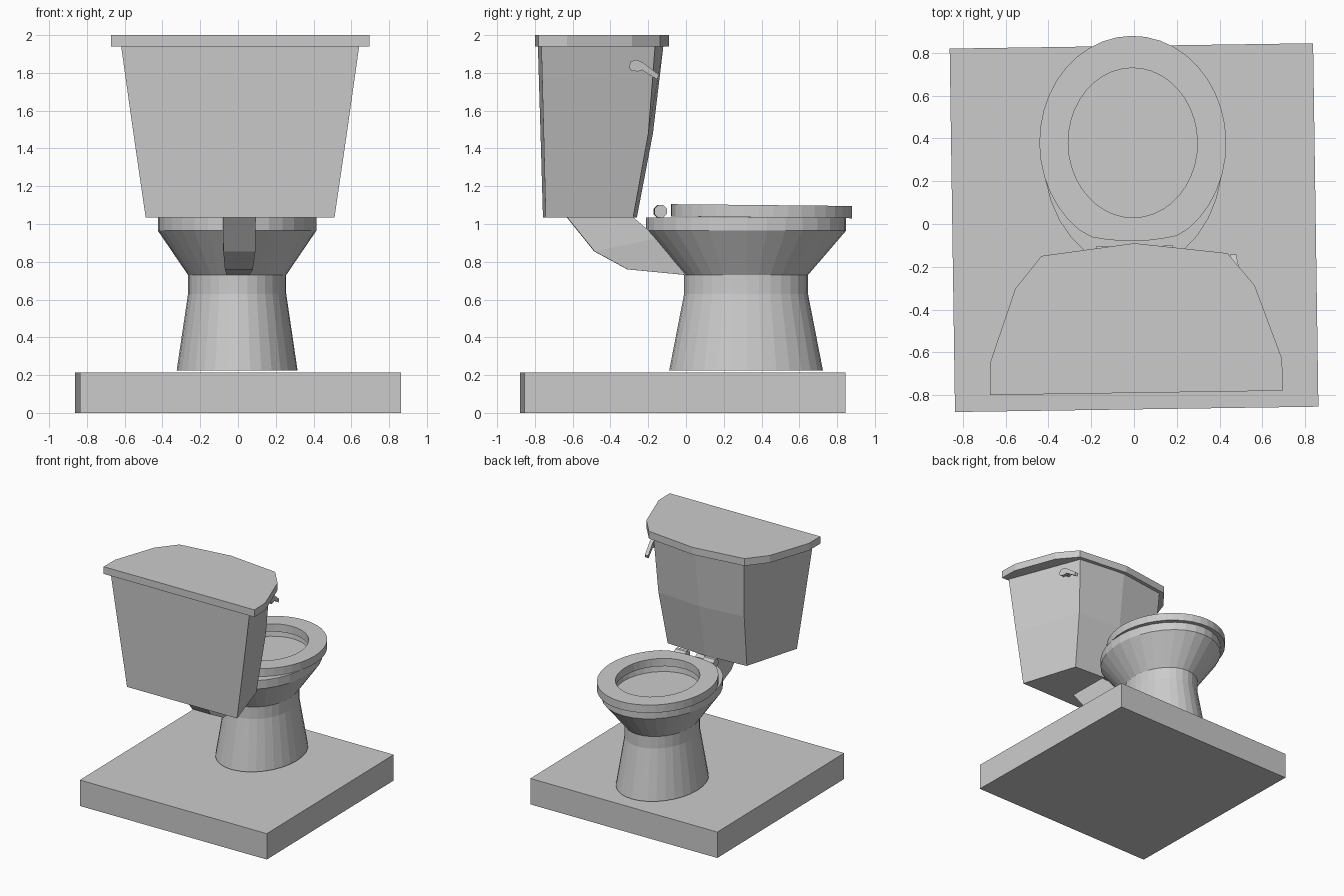
import bpy, bmesh
from math import sin, cos, pi
from mathutils import Matrix, Vector

if "Cube" in bpy.data.objects:
    bpy.data.objects.remove(bpy.data.objects["Cube"])

TURN = Matrix.Rotation(0.0147, 4, 'Z')   # whole model is turned slightly


def loft(name, rings, closed=False):
    """Skin equal-length point rings; cap the ends or join last to first."""
    bm = bmesh.new()
    vs = [[bm.verts.new(TURN @ Vector(p)) for p in r] for r in rings]
    pairs = list(zip(vs, vs[1:])) + ([(vs[-1], vs[0])] if closed else [])
    n = len(vs[0])
    for a, b in pairs:
        for i in range(n):
            j = (i + 1) % n
            bm.faces.new((a[i], a[j], b[j], b[i]))
    if not closed:
        bm.faces.new(vs[0][::-1])
        bm.faces.new(vs[-1])
    bmesh.ops.recalc_face_normals(bm, faces=bm.faces)
    me = bpy.data.meshes.new(name)
    bm.to_mesh(me)
    bm.free()
    ob = bpy.data.objects.new(name, me)
    bpy.context.collection.objects.link(ob)
    return ob


def ellipse(rx, ry, cy, z, n=32):
    return [(rx * cos(2 * pi * i / n), cy + ry * sin(2 * pi * i / n), z) for i in range(n)]


def mirrored(half):
    """Plan outline from its right half, back corner to front centre."""
    return half + [(-x, y) for x, y in reversed(half) if x > 0]


def at(outline, z):
    return [(x, y, z) for x, y in outline]


# floor slab
slab = mirrored([(0.85, -0.867), (0.85, 0.833)])
loft("floor_slab", [at(slab, 0), at(slab, 0.215)])

# pedestal and bowl with recessed inside
C = 0.318
loft("bowl", [ellipse(*r) for r in [
    (0.32, 0.407, C, 0.225), (0.26, 0.328, C, 0.63), (0.26, 0.328, C, 0.73),
    (0.42, 0.53, C, 0.965), (0.42, 0.53, C, 1.035),
    (0.32, 0.365, 0.38, 1.035), (0.31, 0.36, 0.38, 0.99)]])


# seat ring, flattened at the back and tilted slightly forward
def seat_ring(rx, ry, z):
    pts = []
    for x, y, _ in ellipse(rx, ry, 0.38, 0, 40):
        y = max(y, -0.08 + 0.55 * x * x)
        pts.append((x, y, z - 0.01 * (y + 0.09)))
    return pts


loft("seat", [seat_ring(0.437, 0.5, 1.04), seat_ring(0.437, 0.5, 1.105),
              seat_ring(0.302, 0.35, 1.105), seat_ring(0.302, 0.35, 1.04)], closed=True)

# seat hinges
for side, s in (("left", -1), ("right", 1)):
    loft("hinge_" + side, [
        [(s * x, -0.137 + 0.036 * cos(pi * (i + .5) / 4), 1.067 + 0.036 * sin(pi * (i + .5) / 4))
         for i in range(8)] for x in (0.08, 0.18)])

# neck joining the bowl to the tank
neck = [(-0.63, 1.035, -0.28, 1.035, 0.085), (-0.485, 0.855, -0.15, 0.925, 0.085),
        (-0.31, 0.76, -0.05, 0.86, 0.074), (0.0, 0.73, 0.05, 0.82, 0.06)]
loft("neck", [[(-w, y0, z0), (w, y0, z0), (w, y1, z1), (-w, y1, z1)]
              for y0, z0, y1, z1, w in neck])

# tank body
loft("tank", [at(mirrored(h), z) for h, z in [
    ([(0.5, -0.75), (0.36, -0.285), (0, -0.26)], 1.035),
    ([(0.565, -0.762), (0.39, -0.205), (0, -0.175)], 1.48),
    ([(0.63, -0.775), (0.41, -0.17), (0, -0.12)], 1.94)]])

# tank lid
lid = mirrored([(0.685, -0.79), (0.683, -0.64), (0.56, -0.295), (0.435, -0.143), (0, -0.09)])
loft("tank_lid", [at(lid, 1.94), at(lid, 2.0)])

# flush lever: side profile swept outward, leaning with the tank side
lever = [(-0.31, 1.83), (-0.30, 1.86), (-0.27, 1.87), (-0.235, 1.855), (-0.15, 1.79),
         (-0.16, 1.765), (-0.24, 1.815), (-0.26, 1.808), (-0.295, 1.81)]
loft("flush_lever", [[(x - 0.2 * (y + 0.28), y, z) for y, z in lever] for x in (0.473, 0.502)])
loft("lever_stem", [[(x, -0.275 + 0.022 * cos(pi * i / 4), 1.84 + 0.022 * sin(pi * i / 4))
                     for i in range(8)] for x in (0.41, 0.48)])
